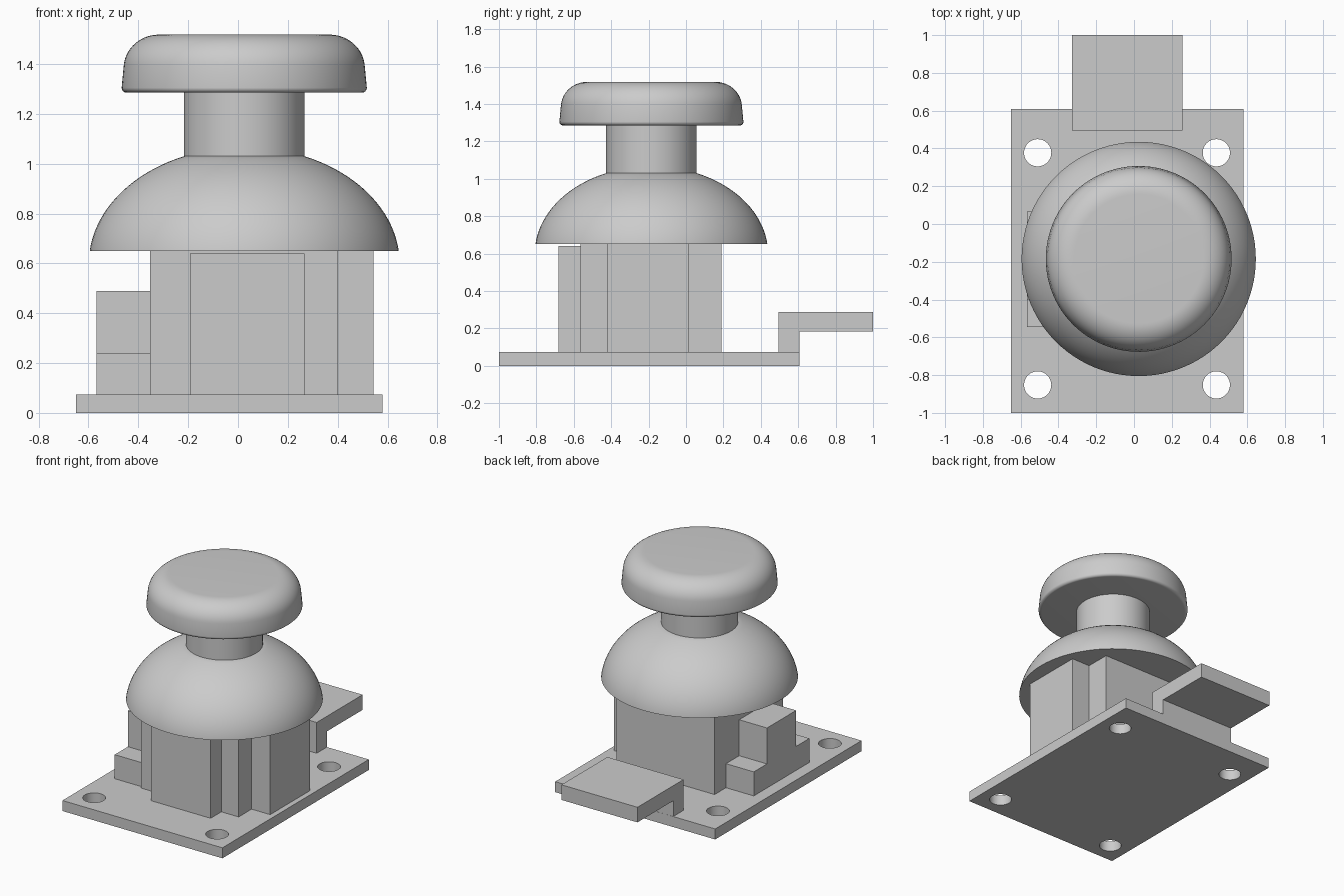
import bpy, bmesh
from math import sin, cos, pi, radians, sqrt
from mathutils import Vector

cube = bpy.data.objects.get("Cube")
if cube:
    bpy.data.objects.remove(cube, do_unlink=True)

grey = bpy.data.materials.new("light_grey")
grey.use_nodes = True
colour = (0.6, 0.6, 0.6, 1)
grey.diffuse_color = colour
grey.node_tree.nodes["Principled BSDF"].inputs["Base Color"].default_value = colour

CX, CY = 0.025, -0.185   # stick axis
FLOOR = 0.073            # top of the base plate


def finish(name, bm):
    bmesh.ops.recalc_face_normals(bm, faces=bm.faces)
    mesh = bpy.data.meshes.new(name)
    bm.to_mesh(mesh)
    bm.free()
    mesh.materials.append(grey)
    obj = bpy.data.objects.new(name, mesh)
    bpy.context.collection.objects.link(obj)
    return obj


def smooth(obj):
    bpy.ops.object.select_all(action='DESELECT')
    obj.select_set(True)
    bpy.context.view_layer.objects.active = obj
    bpy.ops.object.shade_smooth_by_angle(angle=radians(30))


def prism(name, outline, to_3d, offset):
    """Extrude a flat outline along offset."""
    bm = bmesh.new()
    face = bm.faces.new([bm.verts.new(to_3d(a, b)) for a, b in outline])
    out = bmesh.ops.extrude_face_region(bm, geom=[face], use_keep_orig=True)
    moved = [g for g in out["geom"] if isinstance(g, bmesh.types.BMVert)]
    bmesh.ops.translate(bm, verts=moved, vec=offset)
    return finish(name, bm)


def box(name, x0, x1, y0, y1, z0, z1):
    return prism(name, [(x0, y0), (x1, y0), (x1, y1), (x0, y1)],
                 lambda a, b: (a, b, z0), (0, 0, z1 - z0))


def lathe(name, profile):
    """Spin an (r, z) profile round the stick axis."""
    bm = bmesh.new()
    verts = [bm.verts.new((CX + r, CY, z)) for r, z in profile]
    edges = [bm.edges.new(pair) for pair in zip(verts, verts[1:])]
    bmesh.ops.spin(bm, geom=verts + edges, cent=(CX, CY, 0), axis=(0, 0, 1),
                   angle=2 * pi, steps=96, use_merge=True)
    bmesh.ops.remove_doubles(bm, verts=bm.verts, dist=0.0001)
    obj = finish(name, bm)
    smooth(obj)
    return obj


def arc(r, z, rad_r, rad_z, start, end, steps):
    angles = [radians(start + (end - start) * i / steps) for i in range(steps + 1)]
    return [(r + rad_r * cos(a), z + rad_z * sin(a)) for a in angles]


# Base plate with four mounting holes
plate = box("base_plate", -0.65, 0.58, -1, 0.608, 0, FLOOR)
for x in (-0.51, 0.436):
    for y in (-0.852, 0.377):
        bm = bmesh.new()
        bmesh.ops.create_cone(bm, cap_ends=True, segments=48,
                              radius1=0.072, radius2=0.072, depth=0.4)
        bmesh.ops.translate(bm, verts=bm.verts, vec=(x, y, 0))
        cutter = finish("hole_cutter", bm)
        cutter.hide_render = True
        cut = plate.modifiers.new("hole", 'BOOLEAN')
        cut.operation = 'DIFFERENCE'
        cut.solver = 'EXACT'
        cut.object = cutter
        bpy.context.view_layer.objects.active = plate
        bpy.ops.object.modifier_apply(modifier=cut.name)
        bpy.data.objects.remove(cutter, do_unlink=True)
smooth(plate)

# Central housing and the two sensor boxes on its sides
box("housing", -0.353, 0.4, -0.564, 0.19, FLOOR, 0.65)
box("front_sensor", -0.192, 0.267, -0.682, -0.564, FLOOR, 0.64)
box("side_sensor", 0.4, 0.543, -0.422, 0.016, FLOOR, 0.65)

# Stepped push switch on the right side
prism("side_switch",
      [(-0.545, FLOOR), (0.065, FLOOR), (0.065, 0.24), (-0.08, 0.24),
       (-0.08, 0.49), (-0.4, 0.49), (-0.4, 0.24), (-0.545, 0.24)],
      lambda a, b: (-0.567, a, b), (0.214, 0, 0))

# Cranked connector at the back
prism("pin_connector",
      [(0.495, FLOOR), (0.607, FLOOR), (0.607, 0.182), (1, 0.182),
       (1, 0.287), (0.495, 0.287)],
      lambda a, b: (-0.327, a, b), (0.585, 0, 0))

# Dome skirt, neck and thumb cap
dome = [(0, 0.65)]
for i in range(21):
    r = 0.242 + 0.378 * sin(pi / 2 * (1 - i / 20))
    dome.append((r, 0.6 + 0.4666 * sqrt(1 - (r / 0.6236) ** 2)))
lathe("dome_skirt", dome + [(0, 1.03)])
lathe("neck", [(0, 1.0), (0.242, 1.0), (0.242, 1.3), (0, 1.3)])
lathe("thumb_cap", [(0, 1.285)] + arc(0.472, 1.305, 0.02, 0.02, -90, 0, 6)
      + arc(0.342, 1.383, 0.142, 0.135, 5, 90, 14) + [(0, 1.518)])
